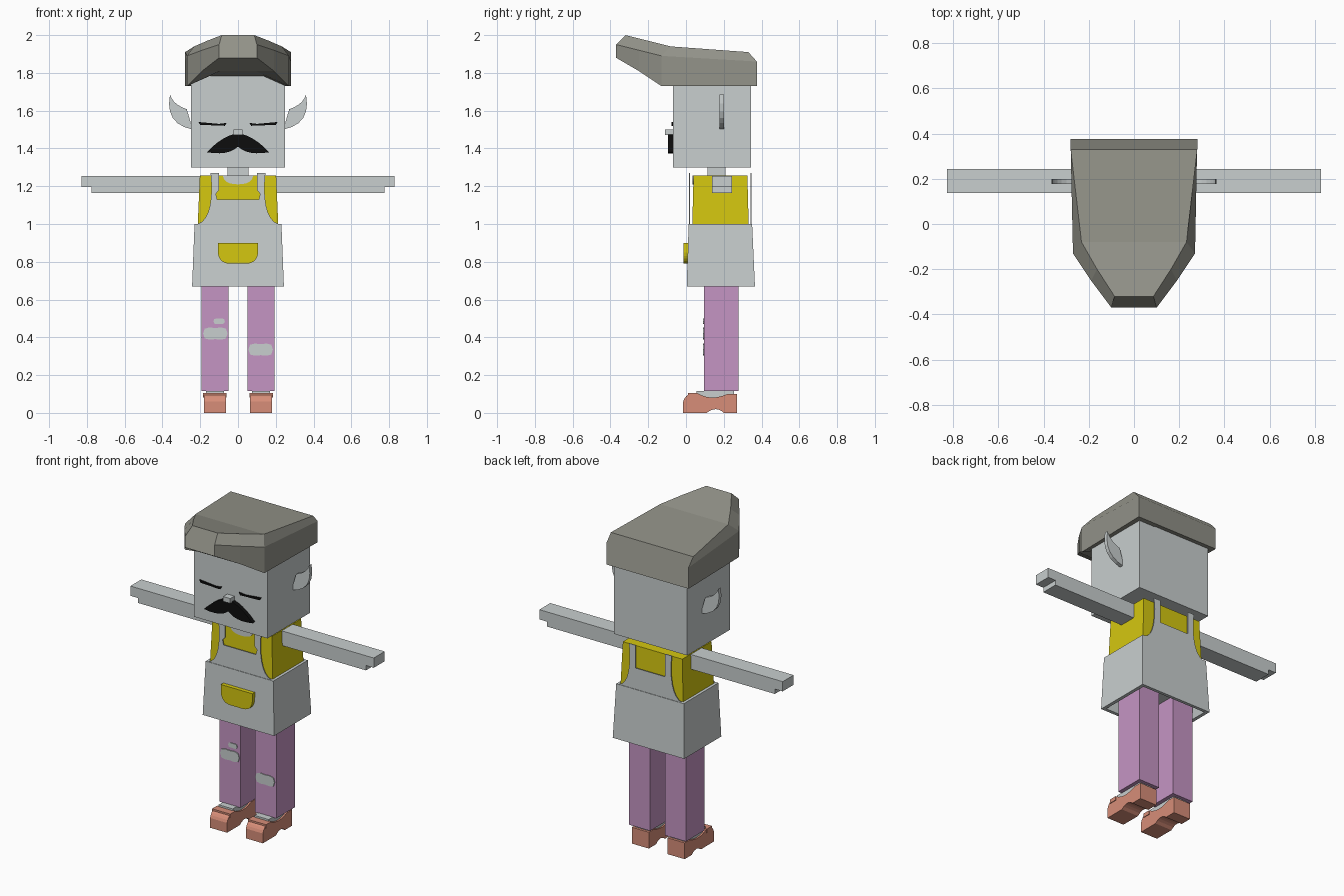
import bpy, bmesh, math
from mathutils import Vector

if "Cube" in bpy.data.objects:
    bpy.data.objects.remove(bpy.data.objects["Cube"])


def material(name, red, green, blue):
    colour = (red, green, blue, 1)
    mat = bpy.data.materials.new(name)
    mat.use_nodes = True
    mat.diffuse_color = colour
    mat.node_tree.nodes["Principled BSDF"].inputs["Base Color"].default_value = colour
    return mat


GREY = material("pale grey", .58, .62, .62)
HAT = material("hat grey", .29, .29, .25)
YELLOW = material("yellow cloth", .66, .57, .005)
PINK = material("mauve cloth", .56, .3, .55)
LEATHER = material("tan leather", .68, .27, .19)
BLACK = material("black hair", .004, .004, .004)
THIN = .005


def loft(name, rings, mat):
    """Bridge closed rings of points and cap both ends."""
    bm = bmesh.new()
    loops = [[bm.verts.new(point) for point in ring] for ring in rings]
    for lower, upper in zip(loops, loops[1:]):
        for i in range(len(lower)):
            bm.faces.new((lower[i - 1], lower[i], upper[i], upper[i - 1]))
    bm.faces.new(loops[0])
    bm.faces.new(loops[-1])
    bmesh.ops.recalc_face_normals(bm, faces=bm.faces)
    mesh = bpy.data.meshes.new(name)
    bm.to_mesh(mesh)
    bm.free()
    mesh.materials.append(mat)
    bpy.context.scene.collection.objects.link(bpy.data.objects.new(name, mesh))


def front_prism(name, outline, front, back, mat):
    loft(name, [[(x, y, z) for x, z in outline] for y in (front, back)], mat)


def side_prism(name, outline, centre, half, mat):
    loft(name, [[(x, y, z) for y, z in outline] for x in (centre - half, centre + half)], mat)


def rect(half, front, back, z, centre=0):
    left, right = centre + half, centre - half
    return [(right, front, z), (left, front, z), (left, back, z), (right, back, z)]


def box(name, half, front, back, bottom, top, mat, centre=0):
    loft(name, [rect(half, front, back, z, centre) for z in (bottom, top)], mat)


def curve(start, control, end, steps=6):
    """Quadratic curve, leaving out its end point."""
    a, b, c = Vector(start), Vector(control), Vector(end)
    ts = [i / steps for i in range(steps)]
    return [tuple(a * (1 - t) ** 2 + b * 2 * t * (1 - t) + c * t * t) for t in ts]


def flipped(outline, side):
    return [(side * x, z) for x, z in outline]


def mirrored(half):
    """Close a right-hand outline with its mirror image."""
    return half + [(-x, z) for x, z in reversed(half) if x]


# Head, neck and nose
box("head", .25, -.07, .345, 1.3, 1.8, GREY)
box("neck", .055, .115, .21, 1.2, 1.31, GREY)
box("nose", .024, -.11, -.07, 1.47, 1.5, GREY)


# Hat: cross-sections with a bevelled top and an arched underside at the front
def hat_section(half, y, bottom, middle):
    in_front = y < 0
    arch = max(bottom, 1.79) if in_front else bottom
    top_half = half * .86 if in_front else half
    top_y = y + .05 if in_front else y - .045
    right = [(half / 2, y, arch), (half, y, bottom), (half, y, middle),
             (top_half, top_y, middle + .05)]
    return right + [(-x, depth, z) for x, depth, z in reversed(right)]


loft("hat", [hat_section(.28, .375, 1.73, 1.86),
             hat_section(.27, -.13, 1.73, 1.89),
             hat_section(.19, -.25, 1.81, 1.92),
             hat_section(.1, -.37, 1.88, 1.95)], HAT)

# Moustache
tip = (.165, 1.38)
front_prism("moustache", mirrored(
    curve((0, 1.48), (.08, 1.47), tip) + curve(tip, (.05, 1.36), (0, 1.41)) + [(0, 1.41)]),
    -.095, -.068, BLACK)

# Shirt with neckline
loft("shirt", [rect(.215, .032, .333, .95), rect(.202, .04, .325, 1.257)], YELLOW)
collar = (.08, 1.256)
front_prism("neckline", mirrored(curve((0, 1.21), (.075, 1.21), collar) + [collar]),
            .034, .034 + THIN, GREY)

# Apron bib: the same sides and straps, with a rounded opening in front
strap = curve((.215, 1), (.14, 1.02), (.14, 1.2)) + [(.14, 1.2), (.145, 1.27), (.1, 1.27)]
openings = {"front": (.017, [(.1, 1.18), (.117, 1.16), (.11, 1.13)]),
            "back": (.342, [(.1, 1.13)])}
for place, (y, corner) in openings.items():
    outline = mirrored([(0, 1)] + strap + corner + [(0, 1.13)])
    front_prism(place + "_bib", outline, y, y + THIN, GREY)

# Apron skirt, hollow underneath
loft("apron_skirt", [rect(.2, .04, .33, .74), rect(.222, .024, .346, .67),
                     rect(.243, .004, .365, .67), rect(.23, .014, .35, 1)], GREY)
front_prism("pocket", mirrored(
    [(.107, .9)] + curve((.107, .85), (.1, .79), (.04, .79)) + [(.04, .79)]),
    -.014, .02, YELLOW)

# Shoe profile: round toe, dipped opening and arched sole
shoe = ([(-.015, 0)] + curve((-.015, .06), (0, .11), (.06, .105))
        + curve((.06, .105), (.13, .06), (.22, .1))
        + [(.22, .1), (.27, .1), (.27, 0)] + curve((.2, 0), (.16, .04), (.11, 0)) + [(.11, 0)])
# Pointed ear, closed eye and stepped arm outlines
ear_tip = (.36, 1.685)
ear = curve((.24, 1.5), (.39, 1.53), ear_tip) + curve(ear_tip, (.34, 1.62), (.24, 1.6))
eye = [(.06, 1.535), (.1, 1.53), (.21, 1.54), (.2, 1.525), (.07, 1.52)]
arm = [(.18, 1.165), (.775, 1.165), (.775, 1.195), (.828, 1.195), (.828, 1.255), (.18, 1.255)]

for name, side in (("left_", 1), ("right_", -1)):
    front_prism(name + "ear", flipped(ear, side), .177, .2, GREY)
    front_prism(name + "eye", flipped(eye, side), -.078, -.07, BLACK)
    front_prism(name + "arm", flipped(arm, side), .137, .243, GREY)
    middle = side * .122
    box(name + "leg", .072, .095, .277, .115, .75, PINK, middle)
    box(name + "sock", .048, .055, .255, .05, .117, GREY, middle)
    side_prism(name + "shoe", shoe, middle, .058, LEATHER)
    box(name + "shoe_trim", .062, .01, .06, .082, .106, LEATHER, middle)


# Knee rips: wobbly flat ovals
def rip(name, x, z, width, height):
    angles = [math.tau * i / 12 for i in range(12)]
    outline = [(x + width * math.cos(a), z + height * (math.sin(a) + math.sin(3 * a) / 5))
               for a in angles]
    front_prism(name, outline, .09, .09 + THIN * 1.5, GREY)


rip("right_knee_rip", -.12, .42, .065, .037)
rip("right_small_rip", -.1, .485, .03, .017)
rip("left_knee_rip", .12, .335, .065, .037)
